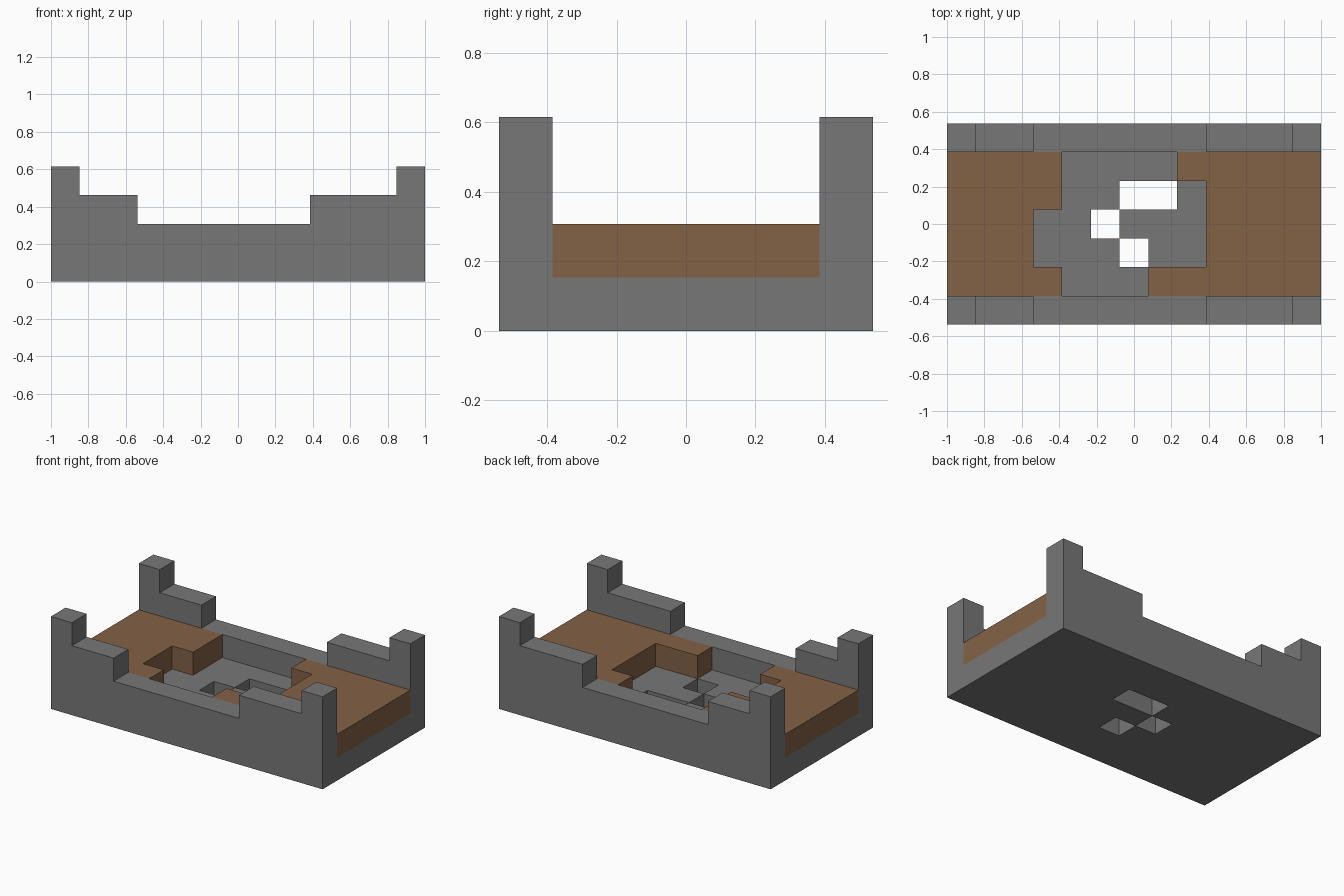
import bpy
import bmesh
from mathutils import Vector

cube = bpy.data.objects.get("Cube")
if cube:
    bpy.data.objects.remove(cube, do_unlink=True)

# Plan of the interior, back row first: s soil, . bare floor, o hole
PLAN = [
    "ssss....sssss",
    "ssss..oo.ssss",
    "sss..o...ssss",
    "sss...o..ssss",
    "ssss...ssssss",
]
# Block height of the side walls along x
WALL = "4332222223334"

COLS, ROWS = len(WALL), len(PLAN) + 2
UNIT = 2 / COLS


def material(name, color):
    m = bpy.data.materials.new(name)
    m.use_nodes = True
    m.diffuse_color = color
    m.node_tree.nodes["Principled BSDF"].inputs["Base Color"].default_value = color
    return m


def build(name, cells, occupied, mat):
    """Join unit blocks into one shell, leaving out faces against other blocks."""
    bm = bmesh.new()
    for cell in cells:
        for axis in range(3):
            for side in (0, 1):
                near = list(cell)
                near[axis] += 2 * side - 1
                if tuple(near) in occupied:
                    continue
                u, v = (axis + 1) % 3, (axis + 2) % 3
                ring = [(0, 0), (1, 0), (1, 1), (0, 1)]
                if not side:
                    ring.reverse()
                verts = []
                for a, b in ring:
                    p = Vector(cell)
                    p[axis] += side
                    p[u] += a
                    p[v] += b
                    p -= Vector((COLS / 2, ROWS / 2, 0))
                    verts.append(bm.verts.new(p * UNIT))
                bm.faces.new(verts)
    bmesh.ops.remove_doubles(bm, verts=bm.verts, dist=0.001)
    mesh = bpy.data.meshes.new(name)
    bm.to_mesh(mesh)
    bm.free()
    mesh.materials.append(mat)
    obj = bpy.data.objects.new(name, mesh)
    bpy.context.collection.objects.link(obj)


stone = material("grey stone", (0.185, 0.185, 0.185, 1))
earth = material("brown soil", (0.227, 0.122, 0.062, 1))


def wall_cells(row):
    return {(x, row, z) for x, h in enumerate(WALL) for z in range(int(h))}


def plan_cells(kinds, level):
    return {(x, ROWS - 2 - r, level) for r, line in enumerate(PLAN)
            for x, c in enumerate(line) if c in kinds}


# Stepped side walls, pierced floor, and raised soil on it
parts = {
    "front_wall": (wall_cells(0), stone),
    "back_wall": (wall_cells(ROWS - 1), stone),
    "floor": (plan_cells("s.", 0), stone),
    "soil": (plan_cells("s", 1), earth),
}
occupied = set().union(*(cells for cells, _ in parts.values()))
for name, (cells, mat) in parts.items():
    build(name, sorted(cells), occupied, mat)
